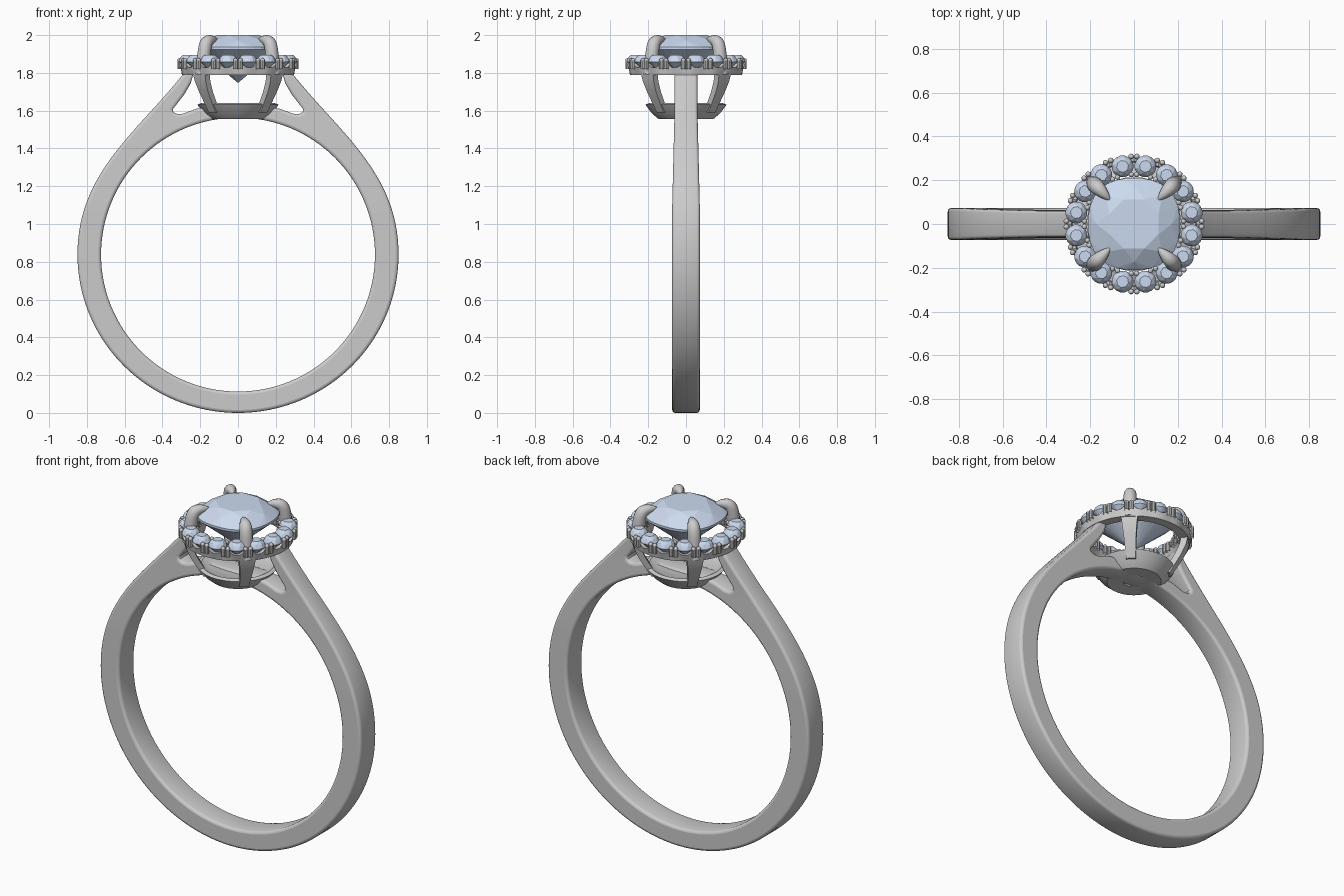
import bpy, bmesh
from math import sin, cos, pi, radians
from mathutils import Matrix, Vector
from mathutils.geometry import interpolate_bezier

if "Cube" in bpy.data.objects:
    bpy.data.objects.remove(bpy.data.objects["Cube"])

gem_mat = bpy.data.materials.new("pale_gem")
gem_mat.diffuse_color = (0.60, 0.70, 0.86, 1)
gem_mat.use_nodes = True
gem_mat.node_tree.nodes["Principled BSDF"].inputs["Base Color"].default_value = gem_mat.diffuse_color


def finish(name, bm, mat=None, smooth=True):
    bmesh.ops.recalc_face_normals(bm, faces=bm.faces[:])
    me = bpy.data.meshes.new(name)
    bm.to_mesh(me)
    bm.free()
    ob = bpy.data.objects.new(name, me)
    bpy.context.collection.objects.link(ob)
    if mat:
        me.materials.append(mat)
    if smooth:
        smooth_angle(ob)
    return ob


def smooth_angle(ob):
    bpy.ops.object.select_all(action='DESELECT')
    ob.select_set(True)
    bpy.context.view_layer.objects.active = ob
    bpy.ops.object.shade_smooth_by_angle(angle=radians(35))


def curve_to_mesh(name, cu):
    ob = bpy.data.objects.new(name, cu)
    bpy.context.collection.objects.link(ob)
    bpy.ops.object.select_all(action='DESELECT')
    ob.select_set(True)
    bpy.context.view_layer.objects.active = ob
    bpy.ops.object.convert(target='MESH')
    return bpy.context.view_layer.objects.active


def lathe(bm, profile, seg):
    # closed profile of functions (angle) -> (r, z)
    rings = []
    for i in range(seg):
        a = 2 * pi * i / seg
        rings.append([bm.verts.new((r * cos(a), r * sin(a), z)) for r, z in profile(a)])
    n = len(rings[0])
    for i in range(seg):
        p, q = rings[i], rings[(i + 1) % seg]
        for j in range(n):
            bm.faces.new((p[j], q[j], q[(j + 1) % n], p[(j + 1) % n]))


def add_gem(bm, radius, rows, power=2.0, at=(0, 0, 0), spin=0.0):
    # rows: (radius factor, z, point count, half-step offset); hull gives facets
    verts = []
    for f, z, n, off in rows:
        for i in range(n):
            a = 2 * pi * (i + off) / n
            r = radius * f / (abs(cos(a)) ** power + abs(sin(a)) ** power) ** (1 / power)
            verts.append(bm.verts.new((at[0] + r * cos(a + spin), at[1] + r * sin(a + spin), at[2] + z)))
    bmesh.ops.convex_hull(bm, input=verts)


# Shank: front outline with rising shoulders, extruded with rounded edges
ZC = 0.838
right = [(0.85 * sin(t), ZC - 0.838 * cos(t)) for t in [pi / 2 * i / 40 for i in range(40)]]
right += [(p.x, p.y) for p in interpolate_bezier(
    Vector((0.85, 0.838)), Vector((0.85, 1.27)), Vector((0.54, 1.48)), Vector((0.285, 1.80)), 32)]
right += [(0.235, 1.80), (0.25, 1.745), (0.285, 1.685), (0.345, 1.608), (0.342, 1.592),
          (0.325, 1.583), (0.295, 1.583), (0.22, 1.61), (0.15, 1.62)]
outline = right + [(-x, z) for x, z in reversed(right[1:])]
hole = [(0.725 * cos(2 * pi * i / 128), ZC + 0.725 * sin(2 * pi * i / 128)) for i in range(128)]
cu = bpy.data.curves.new("shank", 'CURVE')
cu.dimensions = '2D'
cu.fill_mode = 'BOTH'
cu.extrude, cu.bevel_depth, cu.bevel_resolution, cu.offset = 0.057, 0.016, 2, -0.016
for pts in (outline, hole):
    sp = cu.splines.new('POLY')
    sp.points.add(len(pts) - 1)
    for p, (x, z) in zip(sp.points, pts):
        p.co = (x, z, 0, 1)
    sp.use_cyclic_u = True
shank = curve_to_mesh("shank", cu)
shank.data.transform(Matrix.Rotation(pi / 2, 4, 'X'))
for v in shank.data.vertices:
    v.co.y *= 1 - 0.17 * min(1, max(0, (v.co.z - 1.1) / 0.5))
smooth_angle(shank)

# Basket cup under the stone, pierced in the middle
bm = bmesh.new()
cup = [(0.06, 1.56), (0.145, 1.556), (0.18, 1.585), (0.215, 1.632), (0.195, 1.64), (0.15, 1.615), (0.06, 1.61)]
lathe(bm, lambda a: cup, 64)
finish("basket_cup", bm)

# Four flared basket bars
bm = bmesh.new()
for k in range(4):
    rot = Matrix.Rotation(pi / 4 + k * pi / 2, 3, 'Z')
    prev = None
    for r, z, w in [(0.175, 1.59, 0.026), (0.205, 1.64, 0.029), (0.24, 1.70, 0.034),
                    (0.265, 1.755, 0.040), (0.277, 1.81, 0.047)]:
        ring = [bm.verts.new(rot @ Vector((r + dx, dy, z)))
                for dx, dy in ((-.018, -w), (.018, -w), (.018, w), (-.018, w))]
        if prev:
            for j in range(4):
                bm.faces.new((prev[j], prev[(j + 1) % 4], ring[(j + 1) % 4], ring[j]))
        else:
            bm.faces.new(ring)
        prev = ring
    bm.faces.new(prev)
finish("basket_bars", bm)

# Four claws hooking over the centre stone
cu = bpy.data.curves.new("claws", 'CURVE')
cu.dimensions = '3D'
cu.bevel_depth, cu.bevel_resolution, cu.use_fill_caps = 1.0, 4, True
claw = [(0.268, 1.79, .036), (0.258, 1.87, .036), (0.25, 1.93, .036), (0.236, 1.965, .034),
        (0.205, 1.975, .027), (0.17, 1.978, .014), (0.155, 1.978, .003)]
for k in range(4):
    a = pi / 4 + k * pi / 2
    sp = cu.splines.new('NURBS')
    sp.points.add(len(claw) - 1)
    for p, (r, z, w) in zip(sp.points, claw):
        p.co = (r * cos(a), r * sin(a), z, 1)
        p.radius = w
    sp.order_u, sp.use_endpoint_u, sp.resolution_u = 3, True, 4
smooth_angle(curve_to_mesh("claws", cu))

# Halo gallery: rim dips below every stone
N = 16


def halo_profile(a):
    dip = abs(cos(a * N / 2))
    top = 1.828 + 0.035 * dip ** 3
    return [(0.245, 1.79), (0.297, 1.79), (0.308, top), (0.285, top), (0.28, 1.825), (0.25, 1.825), (0.228, 1.84)]


bm = bmesh.new()
lathe(bm, halo_profile, 192)
finish("halo_gallery", bm)

# Halo stones and the pairs of beads holding them
stones, beads = bmesh.new(), bmesh.new()
for i in range(N):
    a = 2 * pi * (i + 0.5) / N
    add_gem(stones, 0.05, [(0.55, 0.036, 8, 0), (0.85, 0.022, 8, .5), (1, 0.004, 16, 0),
                           (1, -0.003, 16, 0), (0.08, -0.045, 4, 0)],
            at=(0.268 * cos(a), 0.268 * sin(a), 1.86), spin=a)
    for r, da in ((0.309, 0.042), (0.226, 0.055)):
        for s in (-1, 1):
            b = 2 * pi * i / N + s * da
            spot = Matrix.Translation((r * cos(b), r * sin(b), 1.866))
            bmesh.ops.create_uvsphere(beads, u_segments=10, v_segments=6, radius=0.0125, matrix=spot)
            bmesh.ops.create_cone(beads, segments=10, radius1=0.0125, radius2=0.0125, depth=0.046,
                                  matrix=Matrix.Translation((0, 0, -0.023)) @ spot)
finish("halo_stones", stones, gem_mat, False)
finish("halo_beads", beads)

# Centre stone: soft cushion outline, table, crown, girdle and pavilion
bm = bmesh.new()
add_gem(bm, 0.21, [(0.56, 2.0, 8, .5), (0.82, 1.972, 8, 0), (1, 1.938, 32, 0), (1, 1.925, 32, 0),
                   (0.55, 1.845, 8, .5), (0.02, 1.75, 4, 0)], power=2.4)
finish("centre_stone", bm, gem_mat, False)
